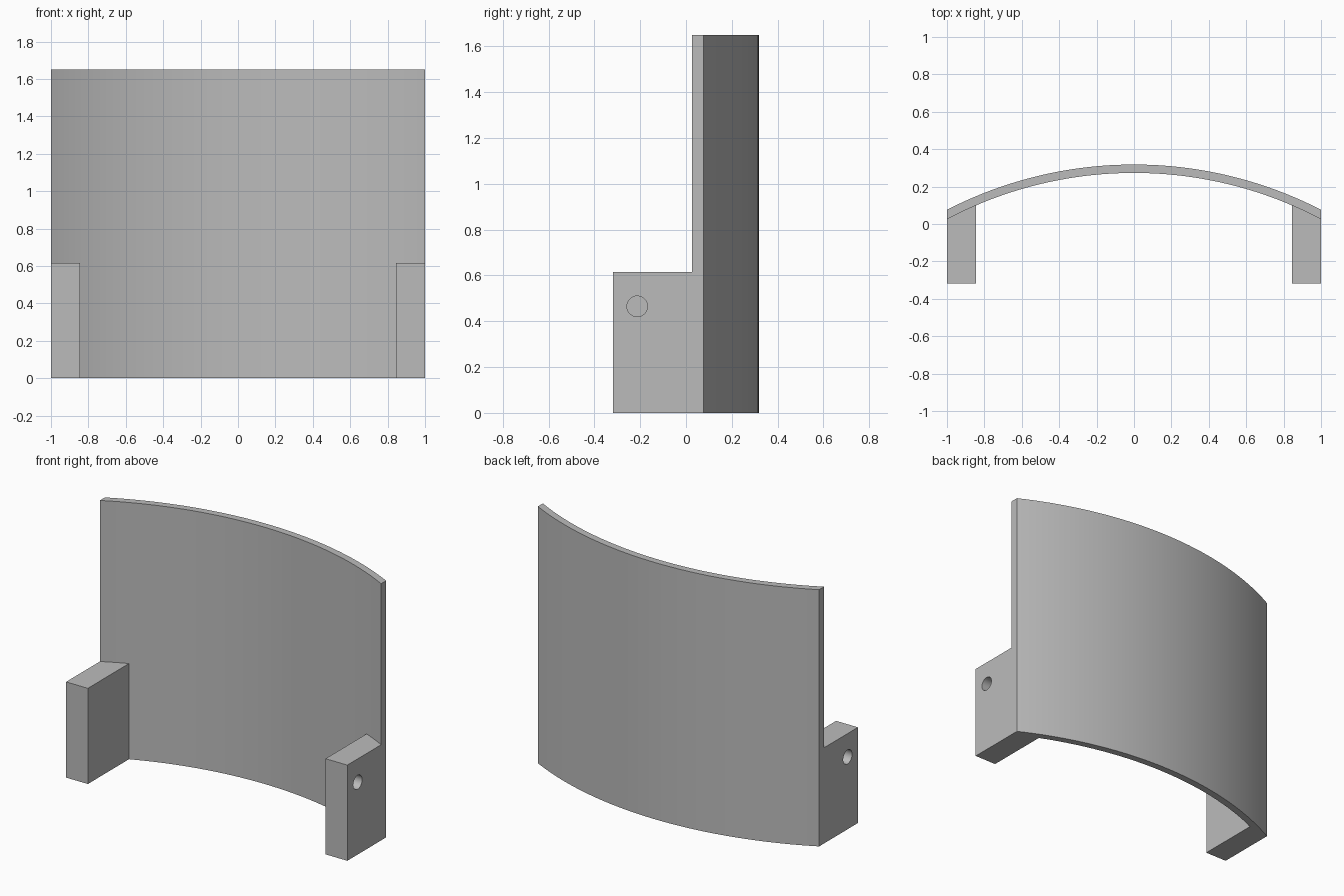
import bpy
import bmesh
import math

cube = bpy.data.objects.get("Cube")
if cube:
    bpy.data.objects.remove(cube, do_unlink=True)

HEIGHT = 1.65
BACK_Y = 0.318
OUTER_R = 2.187
THICK = 0.045
BLOCK_IN = 0.845
BLOCK_H = 0.615
CENTRE_Y = BACK_Y - OUTER_R

grey = bpy.data.materials.new("plain grey")
grey.use_nodes = True
colour = (0.5, 0.5, 0.5, 1)
grey.diffuse_color = colour
grey.node_tree.nodes["Principled BSDF"].inputs["Base Color"].default_value = colour


def arc(radius, x0, x1, steps):
    """Points along the shell's curve between two x positions."""
    a0, a1 = math.asin(x0 / radius), math.asin(x1 / radius)
    angles = [a0 + (a1 - a0) * i / steps for i in range(steps + 1)]
    return [(radius * math.sin(a), CENTRE_Y + radius * math.cos(a)) for a in angles]


def prism(name, outline, height):
    """Extrude a plan outline upward from the ground."""
    bm = bmesh.new()
    base = bm.faces.new([bm.verts.new((x, y, 0)) for x, y in outline])
    top = bmesh.ops.extrude_face_region(bm, geom=[base])["geom"]
    verts = [v for v in top if isinstance(v, bmesh.types.BMVert)]
    bmesh.ops.translate(bm, verts=verts, vec=(0, 0, height))
    bmesh.ops.recalc_face_normals(bm, faces=bm.faces)
    mesh = bpy.data.meshes.new(name)
    bm.to_mesh(mesh)
    bm.free()
    obj = bpy.data.objects.new(name, mesh)
    bpy.context.collection.objects.link(obj)
    mesh.materials.append(grey)
    return obj


def select(obj):
    bpy.ops.object.select_all(action="DESELECT")
    obj.select_set(True)
    bpy.context.view_layer.objects.active = obj


def smooth(obj):
    select(obj)
    bpy.ops.object.shade_smooth_by_angle(angle=math.radians(30))


# Curved shell, its ends trimmed flush with the sides
inner_r = OUTER_R - THICK
shell = prism("curved_shell",
              arc(OUTER_R, -1, 1, 48) + arc(inner_r, 1, -1, 48), HEIGHT)
smooth(shell)

# Side blocks that meet the shell's inner curve, each with a blind pin hole
for side, name in ((1, "left_block"), (-1, "right_block")):
    outline = [(1, -BACK_Y), (BLOCK_IN, -BACK_Y)] + arc(inner_r, BLOCK_IN, 1, 5)
    block = prism(name, [(side * x, y) for x, y in outline], BLOCK_H)

    bpy.ops.mesh.primitive_cylinder_add(
        vertices=32, radius=0.045, depth=0.2,
        location=(side, -0.213, 0.465), rotation=(0, math.pi / 2, 0))
    cutter = bpy.context.object
    cutter.name = "hole_cutter"
    cutter.hide_render = True
    cutter.data.materials.append(grey)

    select(block)
    cut = block.modifiers.new("pin_hole", "BOOLEAN")
    cut.operation = "DIFFERENCE"
    cut.solver = "EXACT"
    cut.object = cutter
    bpy.ops.object.modifier_apply(modifier=cut.name)
    bpy.data.objects.remove(cutter, do_unlink=True)
    smooth(block)
